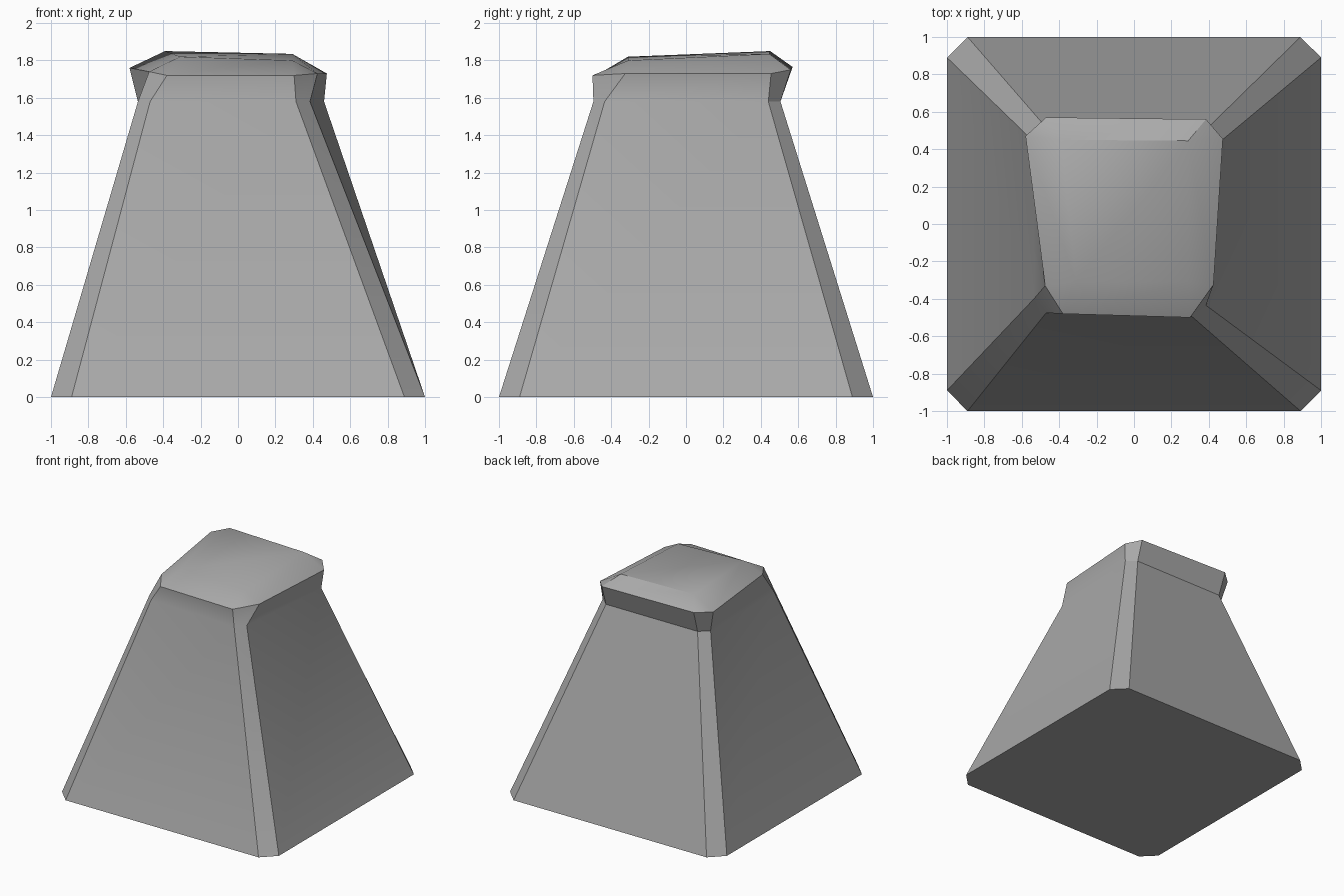
import bpy, bmesh, math

if "Cube" in bpy.data.objects:
    bpy.data.objects.remove(bpy.data.objects["Cube"])

stone = bpy.data.materials.new("plain grey")
stone.diffuse_color = (0.40, 0.40, 0.40, 1)
stone.use_nodes = True
stone.node_tree.nodes["Principled BSDF"].inputs["Base Color"].default_value = stone.diffuse_color

bm = bmesh.new()


def ring(points):
    return [bm.verts.new(p) for p in points]


def bridge(lower, upper):
    n = len(lower)
    for i in range(n):
        j = (i + 1) % n
        bm.faces.new((lower[i], lower[j], upper[j], upper[i]))


# Chamfered foot, counterclockwise from the front left
foot = ring([(-.89, -1, 0), (.89, -1, 0), (1, -.89, 0), (1, .89, 0),
             (.89, 1, 0), (-.89, 1, 0), (-1, .89, 0), (-1, -.89, 0)])
# Neck where the tapering walls end
neck = ring([(-.47, -.475, 1.58), (.31, -.495, 1.58), (.385, -.435, 1.58), (.46, .44, 1.58),
             (.385, .505, 1.58), (-.46, .505, 1.58), (-.535, .44, 1.58), (-.535, -.40, 1.58)])
# Uneven overhanging lip
lip = ring([(-.38, -.48, 1.72), (.30, -.50, 1.72), (.425, -.325, 1.73), (.475, .455, 1.73),
            (.385, .56, 1.75), (-.47, .57, 1.765), (-.58, .47, 1.76), (-.475, -.33, 1.74)])
# Slightly tilted top
top = ring([(-.31, -.31, 1.82), (.29, -.31, 1.80), (.29, .445, 1.835), (-.39, .45, 1.85)])

bridge(foot, neck)
bridge(neck, lip)
bm.faces.new(foot[::-1])
bm.faces.new(top)
# Sloping rim: one quad per side, one triangle per corner
for i in range(4):
    j = (i + 1) % 4
    a, b, c = lip[2 * i], lip[2 * i + 1], lip[(2 * i + 2) % 8]
    bm.faces.new((a, b, top[j], top[i]))
    bm.faces.new((b, c, top[j]))

bmesh.ops.recalc_face_normals(bm, faces=bm.faces[:])
mesh = bpy.data.meshes.new("tapered_block")
bm.to_mesh(mesh)
bm.free()
mesh.materials.append(stone)
block = bpy.data.objects.new("tapered_block", mesh)
bpy.context.collection.objects.link(block)

# Soft lip and rim, crisp chamfers
bpy.context.view_layer.objects.active = block
block.select_set(True)
bpy.ops.object.shade_smooth_by_angle(angle=math.radians(30))
